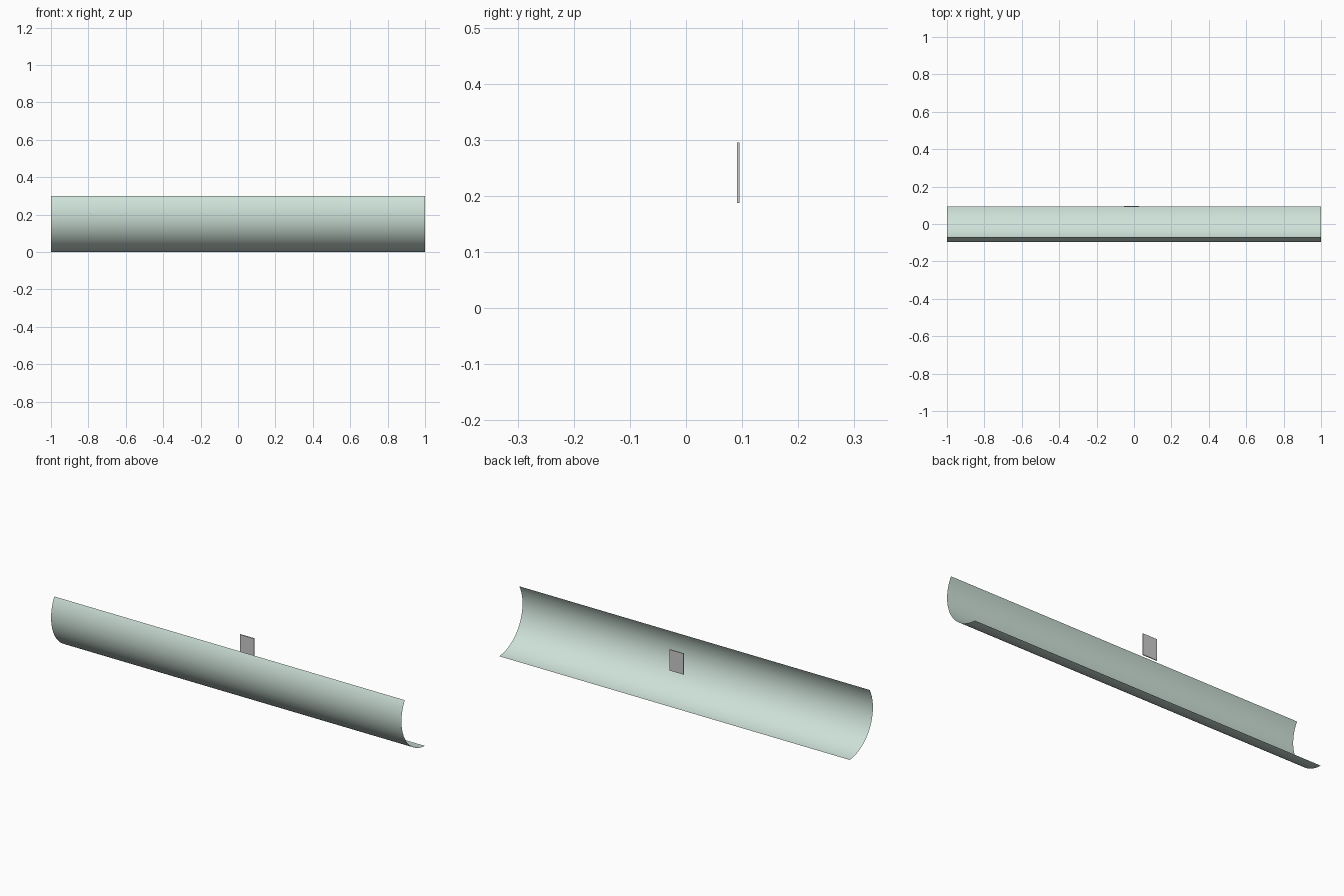
import bpy, bmesh, math

if "Cube" in bpy.data.objects:
    bpy.data.objects.remove(bpy.data.objects["Cube"])

# Curved sheet: open circular arc swept along x
R, CY, CZ = 0.199, 0.1035, 0.199
START = math.radians(180 - 30)   # upper lip, leaning back over the trough
END = math.radians(270 - 2.5)    # lower lip, almost flat on the ground
SEGMENTS = 48

bm = bmesh.new()
previous = None
for i in range(SEGMENTS + 1):
    a = START + (END - START) * i / SEGMENTS
    y, z = CY + R * math.cos(a), CZ + R * math.sin(a)
    pair = [bm.verts.new((x, y, z)) for x in (-1, 1)]
    if previous:
        bm.faces.new((previous[0], pair[0], pair[1], previous[1]))
    previous = pair
for f in bm.faces:
    f.smooth = True
bm.normal_update()
mesh = bpy.data.meshes.new("curved_sheet")
bm.to_mesh(mesh)
bm.free()
sheet = bpy.data.objects.new("curved_sheet", mesh)
bpy.context.collection.objects.link(sheet)

green = bpy.data.materials.new("pale_green")
green.diffuse_color = (0.62, 0.76, 0.69, 1)
green.use_nodes = True
green.node_tree.nodes["Principled BSDF"].inputs["Base Color"].default_value = green.diffuse_color
mesh.materials.append(green)

# Small upright plate floating behind the sheet
bpy.ops.mesh.primitive_cube_add(size=1, location=(-0.013, 0.093, 0.241))
plate = bpy.context.object
plate.name = "small_plate"
plate.scale = (0.08, 0.005, 0.108)
bpy.ops.object.transform_apply(location=False, rotation=False, scale=True)
